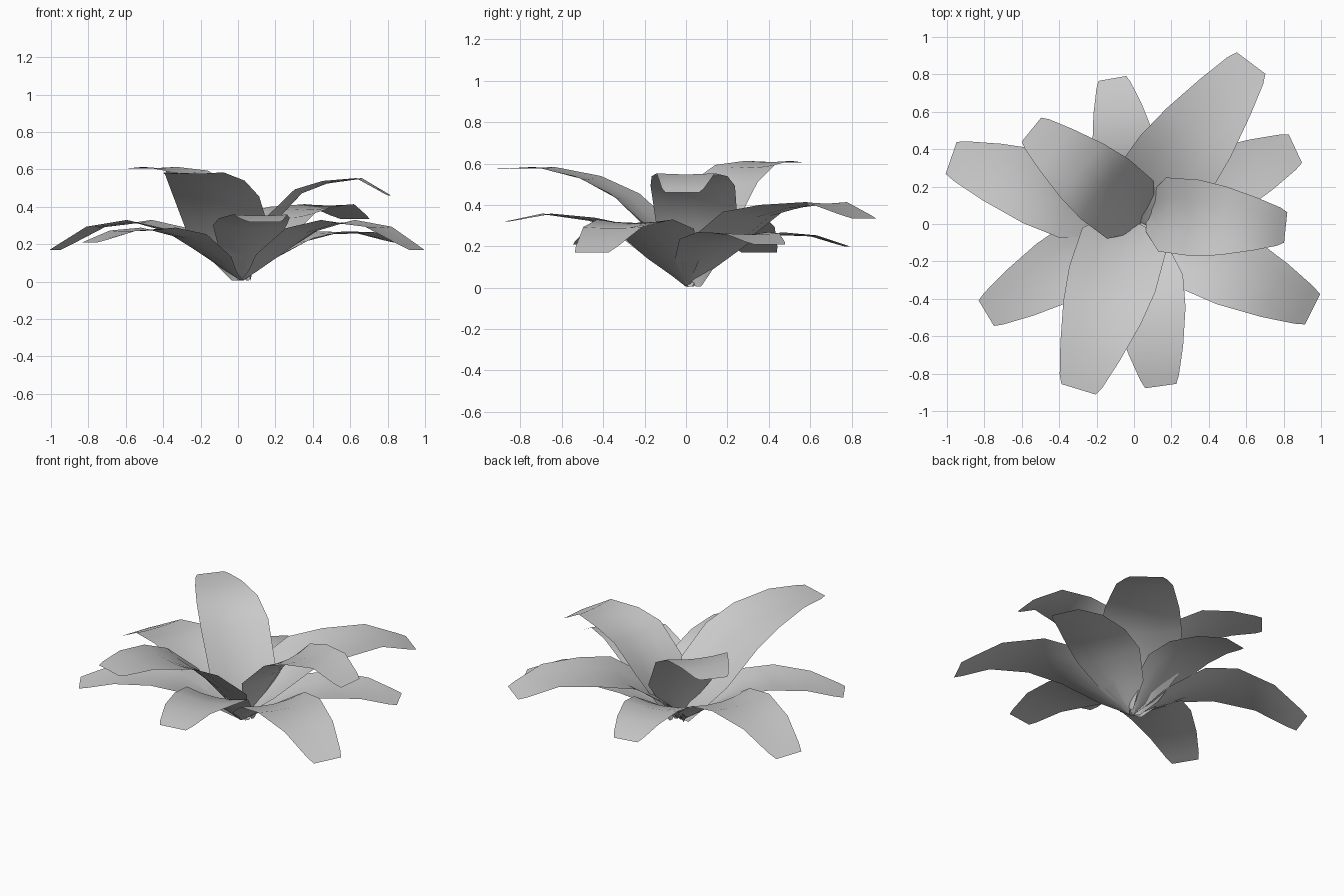
import bpy
import bmesh
from math import cos, sin, radians, hypot

cube = bpy.data.objects.get("Cube")
if cube:
    bpy.data.objects.remove(cube, do_unlink=True)

# One plain grey for the whole plant
grey = bpy.data.materials.new("leaf_grey")
grey.use_nodes = True
colour = (0.6, 0.6, 0.6, 1)
grey.diffuse_color = colour
grey.node_tree.nodes["Principled BSDF"].inputs["Base Color"].default_value = colour

# Leaf outlines: position along the leaf and relative half width
UPPER = ([0, 0.03, 0.14, 0.36, 0.55, 0.78, 0.95, 1],
         [0.06, 0.5, 0.97, 1, 0.9, 0.69, 0.5, 0.4])
LOWER = ([0, 0.07, 0.16, 0.36, 0.55, 0.78, 0.95, 1],
         [0.06, 0.26, 0.68, 1, 0.95, 0.74, 0.52, 0.42])
CUPPING = [0.1, 0.2, 0.2, 0.13, 0.08, 0.04, 0, 0]
ACROSS = [-1, -0.5, 0, 0.5, 1]


def make_leaf(name, outline, root, angle, length, width, heights):
    """Lay a slightly cupped strip along an arching side profile."""
    a = radians(angle)
    stations, widths = outline
    low, *rest, tip = heights
    near_tip = rest[-1] + (tip - rest[-1]) * 0.77
    levels = [0.005, low * 0.42, low, *rest, near_tip, tip]
    path = [(t * length, z) for t, z in zip(stations, levels)]
    bm = bmesh.new()
    rows = []
    for i, (r, z) in enumerate(path):
        before, after = path[max(i - 1, 0)], path[min(i + 1, len(path) - 1)]
        dr, dz = after[0] - before[0], after[1] - before[1]
        size = hypot(dr, dz)
        half = width * widths[i]
        row = []
        for u in ACROSS:
            # Edges curl along the profile normal, towards the upper side
            lift = CUPPING[i] * half * (u * u - 0.4)
            out = r - lift * dz / size
            up = max(z + lift * dr / size, 0)
            side = u * half
            row.append(bm.verts.new((root[0] + out * cos(a) - side * sin(a),
                                     root[1] + out * sin(a) + side * cos(a), up)))
        rows.append(row)
    for lower, upper in zip(rows, rows[1:]):
        for j in range(len(ACROSS) - 1):
            bm.faces.new((lower[j + 1], lower[j], upper[j], upper[j + 1]))
    bmesh.ops.recalc_face_normals(bm, faces=bm.faces)
    if sum(f.normal.z for f in bm.faces) < 0:
        bmesh.ops.reverse_faces(bm, faces=bm.faces)
    for face in bm.faces:
        face.smooth = True
    mesh = bpy.data.meshes.new(name)
    bm.to_mesh(mesh)
    bm.free()
    mesh.materials.append(grey)
    leaf = bpy.data.objects.new(name, mesh)
    bpy.context.collection.objects.link(leaf)


# Upper whorl of broad, upright leaves
make_leaf("upper_leaf_front", UPPER, (-0.02, 0.02), 253, 0.945, 0.24, (0.25, 0.44, 0.53, 0.58, 0.575))
make_leaf("upper_leaf_back_right", UPPER, (0.05, 0.02), 141, 0.77, 0.205, (0.27, 0.5, 0.585, 0.61, 0.605))
make_leaf("upper_leaf_left", UPPER, (0.065, 0.06), -6, 0.75, 0.205, (0.31, 0.48, 0.53, 0.55, 0.46))
make_leaf("upper_leaf_back_left", UPPER, (0, 0.03), 53, 1.04, 0.24, (0.19, 0.35, 0.39, 0.41, 0.335))

# Lower whorl of drooping leaves
ROOT = (0.02, 0.01)
make_leaf("lower_leaf_front_left", LOWER, ROOT, -26.5, 1.045, 0.215, (0.13, 0.27, 0.32, 0.29, 0.17))
make_leaf("lower_leaf_right", LOWER, ROOT, 161, 1.055, 0.215, (0.13, 0.27, 0.32, 0.29, 0.17))
make_leaf("lower_leaf_front_right", LOWER, ROOT, 211, 0.945, 0.19, (0.12, 0.24, 0.28, 0.27, 0.21))
make_leaf("lower_leaf_front", LOWER, ROOT, -82, 0.885, 0.2, (0.14, 0.29, 0.33, 0.355, 0.32))
make_leaf("lower_leaf_back", LOWER, ROOT, 100, 0.78, 0.18, (0.12, 0.22, 0.26, 0.25, 0.2))
make_leaf("lower_leaf_back_left", LOWER, ROOT, 25, 0.93, 0.2, (0.12, 0.22, 0.26, 0.26, 0.21))
